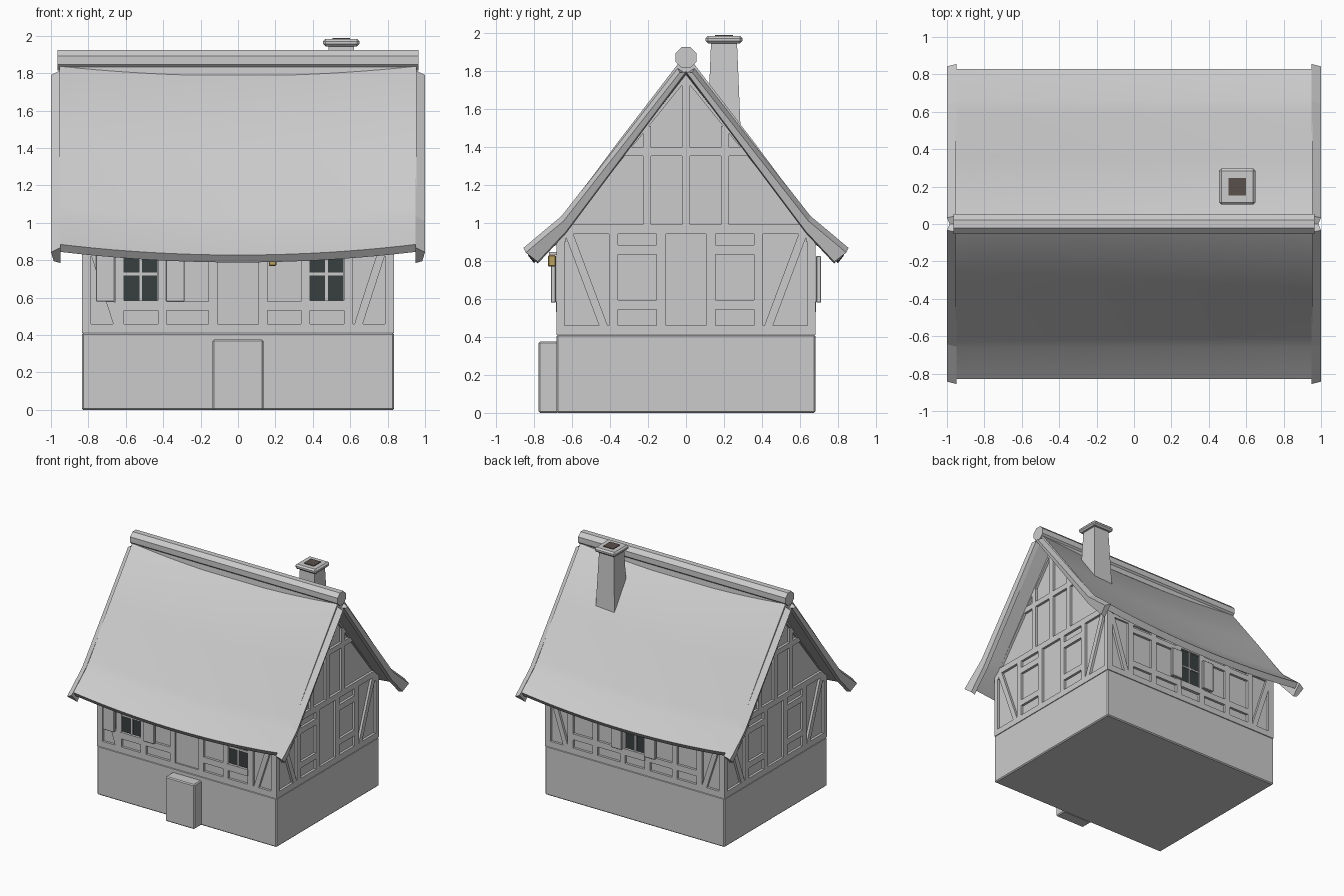
import bpy, bmesh, math

if "Cube" in bpy.data.objects:
    bpy.data.objects.remove(bpy.data.objects["Cube"])


def make_object(name, verts, faces, bevel=0.0, colour=None, smooth=False):
    bm = bmesh.new()
    vs = [bm.verts.new(v) for v in verts]
    for f in faces:
        bm.faces.new([vs[i] for i in f])
    bmesh.ops.recalc_face_normals(bm, faces=bm.faces)
    me = bpy.data.meshes.new(name)
    bm.to_mesh(me)
    bm.free()
    ob = bpy.data.objects.new(name, me)
    bpy.context.collection.objects.link(ob)
    if bevel:
        m = ob.modifiers.new("bevel", 'BEVEL')
        m.width, m.segments = bevel, 1
    if colour:
        mat = bpy.data.materials.new(name)
        mat.diffuse_color = (*colour, 1)
        mat.use_nodes = True
        mat.node_tree.nodes["Principled BSDF"].inputs["Base Color"].default_value = mat.diffuse_color
        me.materials.append(mat)
    if smooth:
        bpy.ops.object.select_all(action='DESELECT')
        bpy.context.view_layer.objects.active = ob
        ob.select_set(True)
        bpy.ops.object.shade_smooth_by_angle(angle=math.radians(30))
    return ob


def loft(name, rings, **kw):
    n = len(rings[0])
    verts = [v for r in rings for v in r]
    faces = [tuple(range(n)), tuple(range(len(verts) - n, len(verts)))]
    for k in range(len(rings) - 1):
        for i in range(n):
            j = (i + 1) % n
            faces.append((k*n + i, k*n + j, k*n + n + j, k*n + n + i))
    return make_object(name, verts, faces, **kw)


def prism(name, poly, axis, a, b, **kw):
    """Extrude a (u, z) outline along x or y."""
    at = (lambda u, z, d: (d, u, z)) if axis == 'x' else (lambda u, z, d: (u, d, z))
    return loft(name, [[at(u, z, d) for u, z in poly] for d in (a, b)], **kw)


def rect(u0, u1, z0, z1):
    return [(u0, z0), (u1, z0), (u1, z1), (u0, z1)]


def slant(p, q, w):
    """Diagonal timber with level-cut ends."""
    h = w / 2
    return [(p[0]-h, p[1]), (p[0]+h, p[1]), (q[0]+h, q[1]), (q[0]-h, q[1])]


def box(name, x0, x1, y0, y1, z0, z1, **kw):
    return prism(name, rect(x0, x1, z0, z1), 'y', y0, y1, **kw)


X, Y = 0.835, 0.68      # outer timber faces
SILL, PLATE = 0.46, 0.94
DARK = (0.04, 0.05, 0.05)

# Stone base, door step, sill
box("foundation", -X, X, -Y, Y, 0, 0.412, bevel=0.008)
box("door_step", -0.135, 0.135, -0.775, -0.67, 0, 0.375, bevel=0.008)
box("sill_beam", -X, X, -Y, Y, 0.41, SILL)

# Plaster walls with gables
prism("walls", [(-0.66, 0.44), (0.66, 0.44), (0.66, 0.96), (0, 1.79), (-0.66, 0.96)],
      'x', -0.815, 0.815)

# Corner posts and wall plates
for sx in (-1, 1):
    for sy in (-1, 1):
        xs, ys = sorted((sx*0.785, sx*X)), sorted((sy*0.64, sy*Y))
        box("corner_post", *xs, *ys, SILL, 0.96)
for sy in (-1, 1):
    ys = sorted((sy*0.63, sy*0.675))
    box("wall_plate", -X, X, *ys, 0.9, 0.945)

# Gable framing, both ends
for sx in (-1, 1):
    def gable(name, poly):
        prism(name, poly, 'x', sx*0.80, sx*X)
    gable("gable_tie_beam", rect(-Y, Y, PLATE, 0.99))
    gable("collar_beam", rect(-0.32, 0.32, 1.35, 1.395))
    gable("king_post", rect(-0.022, 0.022, 0.99, 1.77))
    for s in (-1, 1):
        for u in (0.13, 0.382):
            gable("gable_post", rect(s*u - 0.024, s*u + 0.024, SILL, PLATE))
        for z in (0.545, 0.832):
            gable("gable_rail", rect(*sorted((s*0.15, s*0.365)), z, z + 0.05))
        gable("gable_brace", slant((s*0.435, SILL), (s*0.615, PLATE), 0.045))
        gable("gable_stud", rect(s*0.205 - 0.021, s*0.205 + 0.021, 0.99, 1.51))
        gable("gable_rafter", [(0, 1.75), (s*0.63, 0.97), (s*0.68, 0.97), (0, 1.81)])


# Long-wall framing
def long_wall(side, posts, rails, windows, shutters):
    def put(name, poly, d0, d1, **kw):
        prism(name, poly, 'y', side*d0, side*d1, **kw)
    for u in posts:
        put("wall_post", rect(u - 0.024, u + 0.024, SILL, PLATE), 0.64, Y)
    for a, b in rails:
        put("wall_rail", rect(a, b, 0.53, 0.58), 0.64, Y)
        put("wall_rail", rect(a, b, 0.83, 0.875), 0.64, Y)
    for s in (-1, 1):
        put("wall_brace", slant((s*0.645, SILL), (s*0.80, PLATE), 0.045), 0.64, Y)
    for c in windows:
        put("window_glass", rect(c - 0.09, c + 0.09, 0.58, 0.90), 0.65, 0.664, colour=DARK)
        put("window_sill", rect(c - 0.095, c + 0.095, 0.53, 0.585), 0.64, 0.685)
        put("window_head", rect(c - 0.095, c + 0.095, 0.87, 0.91), 0.64, Y)
        put("window_mullion", rect(c - 0.007, c + 0.007, 0.58, 0.90), 0.65, 0.672)
        put("window_bar", rect(c - 0.09, c + 0.09, 0.719, 0.733), 0.65, 0.672)
    for c in shutters:
        put("shutter", rect(c - 0.05, c + 0.05, 0.58, 0.825), 0.685, 0.71, bevel=0.003)


long_wall(-1, (-0.633, -0.405, -0.133, 0.133, 0.36, 0.59),
          ((-0.385, -0.15), (0.15, 0.34)), (-0.52, 0.473), (-0.71, -0.335))
long_wall(1, (-0.6, -0.37, -0.115, 0.115, 0.37, 0.6),
          ((-0.58, -0.39), (-0.35, -0.13), (0.13, 0.35), (0.39, 0.58)), (0,), (-0.155, 0.155))

# Door and lantern
box("door", -0.11, 0.11, -0.668, -0.64, SILL, 0.92)
box("lantern_bracket", 0.177, 0.193, -0.72, -0.66, 0.83, 0.845)
box("lantern", 0.165, 0.205, -0.725, -0.685, 0.77, 0.83, bevel=0.004, colour=(0.5, 0.36, 0.12))

# Sagging roof slopes with flared eaves, and gable-edge boards
slab = [(0, 1.865), (0.035, 1.845), (0.35, 1.435), (0.61, 1.085), (0.66, 1.025),
        (0.83, 0.885), (0.80, 0.845), (0.64, 0.975), (0.58, 1.045), (0, 1.79)]
edge_top = [(0.045, 1.815), (0.655, 1.035), (0.855, 0.868)]
edge_low = [(0.78, 0.785), (0.63, 0.945), (0.0, 1.785)]
N = 20
for s, label in ((-1, "front"), (1, "back")):
    rings = []
    for i in range(N + 1):
        t = 2*i/N - 1
        rings.append([(t*0.955, s*y, z - (0.045 + 0.015*y)*(1 - t*t)) for y, z in slab])
    loft(label + "_roof", rings, smooth=True)
    for sx in (-1, 1):
        inner = [(sx*0.95, s*y, z) for y, z in edge_top + edge_low]
        outer = [(sx*1.0, s*(y - 0.012), z - 0.025) for y, z in edge_top] + \
                [(sx*0.985, s*y, z + 0.01) for y, z in edge_low]
        loft(label + "_bargeboard", [inner, outer])

# Ridge log and its bedding
r = 0.059
ring = [(r*math.cos((k + .5)*math.pi/4), 1.87 + r*math.sin((k + .5)*math.pi/4)) for k in range(8)]
prism("ridge_log", ring, 'x', -0.965, 0.965)
prism("ridge_bed", [(-0.045, 1.79), (0.045, 1.79), (0.04, 1.85), (-0.04, 1.85)], 'x', -0.95, 0.95)

# Chimney: tapered shaft, cap, flue
cx, cy = 0.552, 0.2
loft("chimney_shaft", [[(cx + a*w, cy + b*w, z) for a, b in ((-1, -1), (1, -1), (1, 1), (-1, 1))]
                       for w, z in ((0.09, 1.42), (0.068, 1.955))])
box("chimney_cap", cx - 0.097, cx + 0.097, cy - 0.097, cy + 0.097, 1.943, 1.983, bevel=0.013)
box("chimney_flue", cx - 0.047, cx + 0.047, cy - 0.047, cy + 0.047, 1.97, 1.988, colour=(0.1, 0.08, 0.07))
